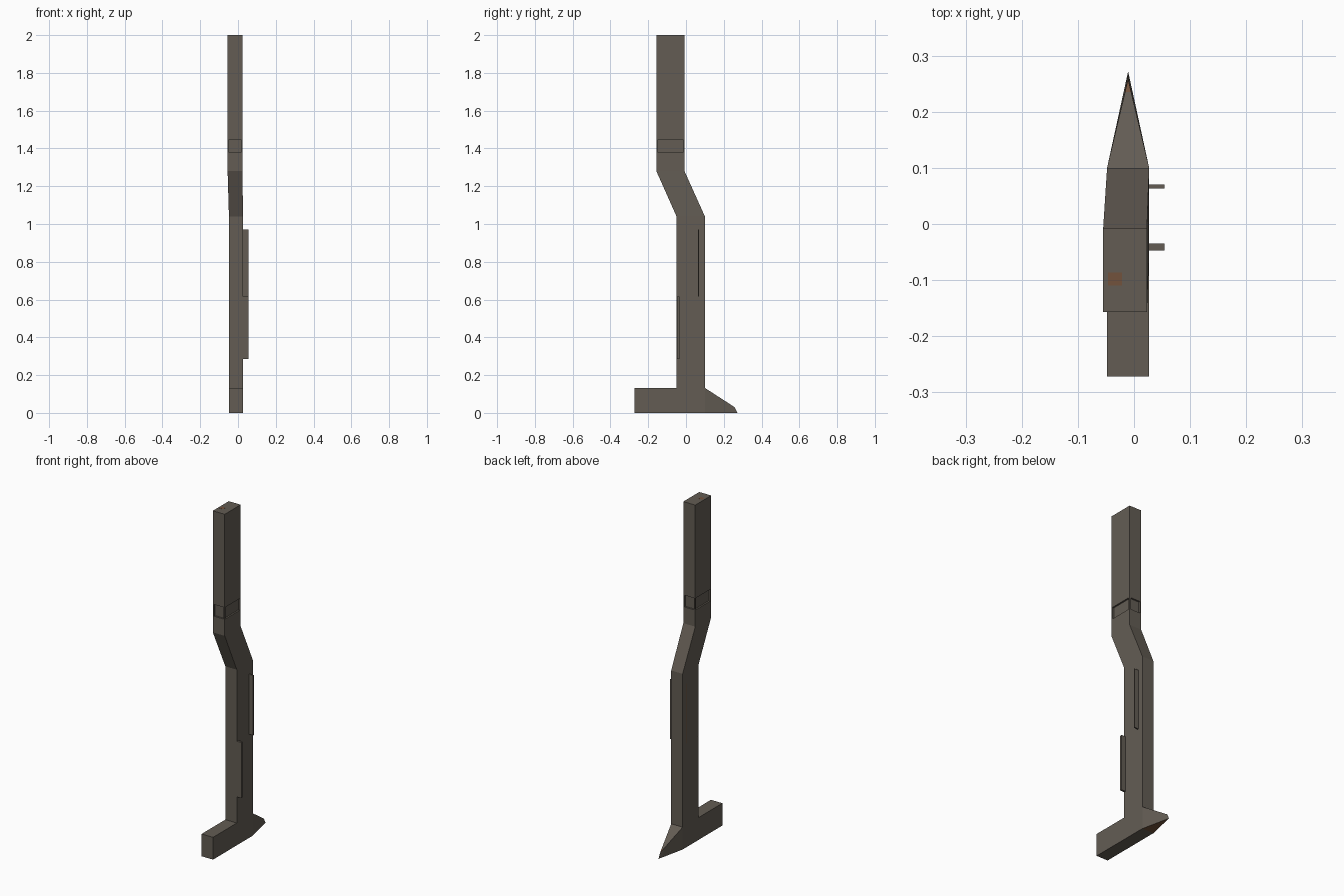
import bpy, bmesh
from mathutils import Vector

if "Cube" in bpy.data.objects:
    bpy.data.objects.remove(bpy.data.objects["Cube"])


def material(name, rgb):
    m = bpy.data.materials.new(name)
    m.diffuse_color = (*rgb, 1)
    m.use_nodes = True
    m.node_tree.nodes["Principled BSDF"].inputs["Base Color"].default_value = m.diffuse_color
    return m


MATS = [material("weathered grey", (0.125, 0.108, 0.088)),
        material("rust brown", (0.17, 0.085, 0.045))]


def finish(name, bm):
    bmesh.ops.recalc_face_normals(bm, faces=bm.faces)
    me = bpy.data.meshes.new(name)
    bm.to_mesh(me)
    bm.free()
    for m in MATS:
        me.materials.append(m)
    ob = bpy.data.objects.new(name, me)
    bpy.context.collection.objects.link(ob)
    return ob


def loft(rings):
    bm = bmesh.new()
    loops = [[bm.verts.new(p) for p in r] for r in rings]
    for a, b in zip(loops, loops[1:]):
        n = len(a)
        for i in range(n):
            bm.faces.new((a[i], a[(i + 1) % n], b[(i + 1) % n], b[i]))
    bm.faces.new(loops[0])
    bm.faces.new(loops[-1])
    bmesh.ops.recalc_face_normals(bm, faces=bm.faces)
    return bm


def ring(x0, x1, y0, y1, z):
    return [(x0, y0, z), (x1, y0, z), (x1, y1, z), (x0, y1, z)]


def box(x0, x1, y0, y1, z0, z1):
    return loft([ring(x0, x1, y0, y1, z0), ring(x0, x1, y0, y1, z1)])


# cranked post with recessed panels around the upper half
low = (-0.048, 0.027, -0.05, 0.1)
high = (-0.055, 0.023, -0.157, -0.008)
post = loft([ring(*low, 0), ring(*low, 1.04), ring(*high, 1.28),
             ring(*high, 1.37), ring(*high, 1.455), ring(*high, 2.0)])
band = [f for f in post.faces if 1.40 < f.calc_center_median().z < 1.43]
bmesh.ops.inset_individual(post, faces=band, thickness=0.011, depth=0)
bmesh.ops.inset_individual(post, faces=band, thickness=0.0005, depth=-0.009)
finish("cranked_post", post)

# block foot at the front
finish("front_foot", box(-0.048, 0.027, -0.272, -0.05, 0, 0.132))

# pointed foot at the back, rusty underneath and at the tip
bm = bmesh.new()
a, b, c, d = [bm.verts.new(p) for p in
              ((-0.048, 0.1, 0), (0.027, 0.1, 0), (0.027, 0.1, 0.132), (-0.048, 0.1, 0.132))]
tip_low = bm.verts.new((-0.0105, 0.272, 0))
tip_top = bm.verts.new((-0.0105, 0.258, 0.03))
for f in ((a, b, c, d), (a, tip_low, b), (b, tip_low, tip_top, c),
          (c, tip_top, d), (d, tip_top, tip_low, a)):
    bm.faces.new(f)
bm.normal_update()
bmesh.ops.bisect_plane(bm, geom=bm.verts[:] + bm.edges[:] + bm.faces[:],
                       plane_co=(0, 0.235, 0), plane_no=(0, 1, 0))
bmesh.ops.recalc_face_normals(bm, faces=bm.faces)
for f in bm.faces:
    top_tip = f.normal.z > 0.5 and f.calc_center_median().y > 0.235
    if f.normal.z < -0.9 or top_tip:
        f.material_index = 1
finish("back_spike", bm)

# two thin fins let through the post
for name, y0, y1, z0, z1 in (("upper_fin", 0.063, 0.07, 0.615, 0.97),
                             ("lower_fin", -0.047, -0.035, 0.285, 0.615)):
    bm = box(-0.0487, 0.0545, y0, y1, z0, z1)
    for f in bm.faces:
        if f.normal.x < -0.9 and name == "upper_fin":
            f.material_index = 1
    finish(name, bm)

# rust patch on the top end
bm = box(-0.046, -0.021, -0.11, -0.086, 1.999, 2.0005)
for f in bm.faces:
    f.material_index = 1
finish("top_rust_patch", bm)
